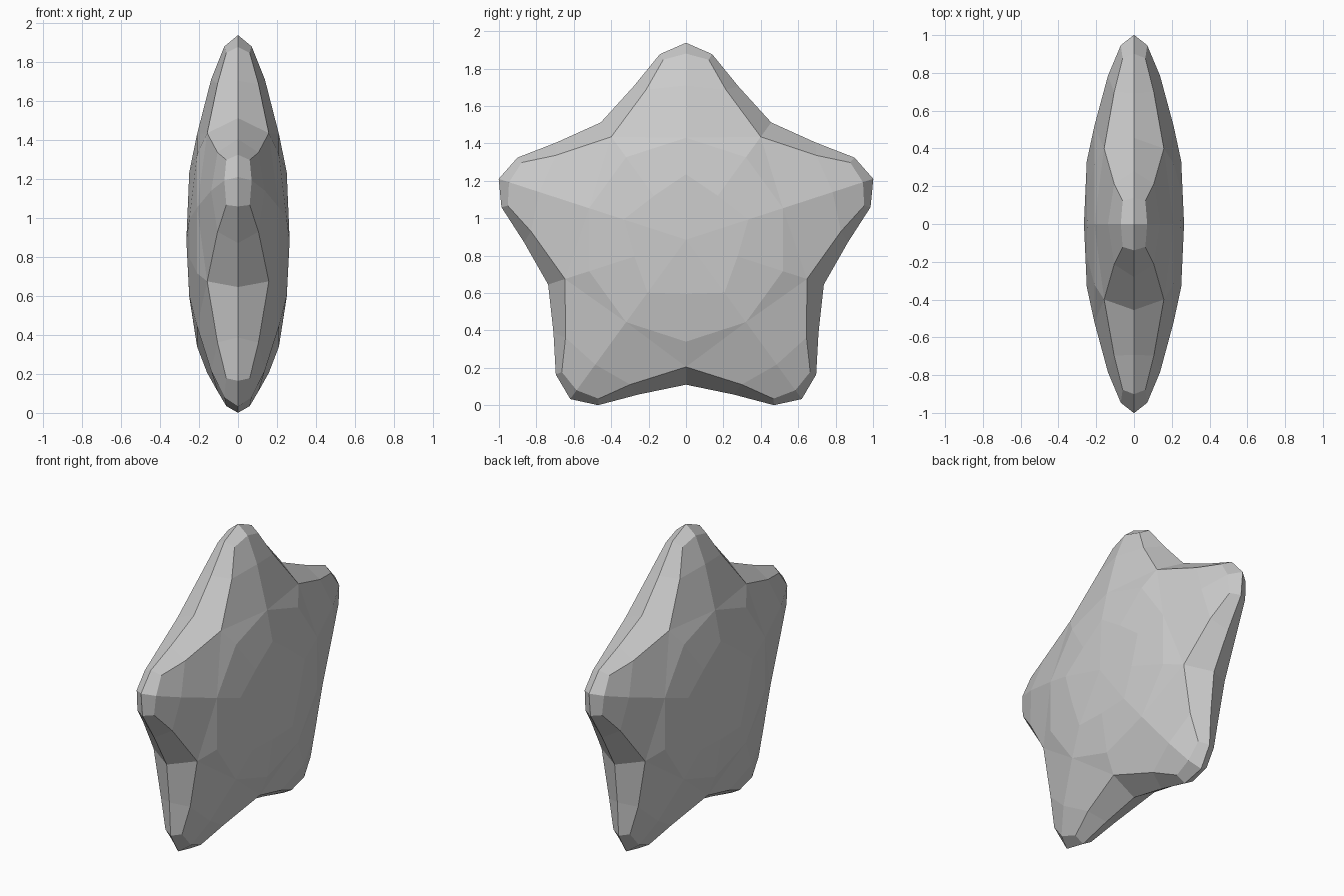
import bpy, bmesh, math

if "Cube" in bpy.data.objects:
    bpy.data.objects.remove(bpy.data.objects["Cube"])

CZ = 0.885  # height of the star centre

# One half-arm: name -> (radius, degrees from the arm axis, half thickness)
P = {
    "C":  (0.0, 0, 0.265),
    "T1": (0.35, 0, 0.25),   "V1": (0.29, 36, 0.25),
    "T2": (0.545, 0, 0.21),  "V2": (0.545, 36, 0.21),
    "T3": (0.825, 0, 0.138), "V3": (0.68, 36, 0.158),
    "M":  (0.83, 14.9, 0.105),
    "T4": (0.995, 0, 0.07),  "S":  (0.97, 7.2, 0.06),
    "RT": (1.053, 0, 0.0),   "RS": (1.002, 8.0, 0.0),
    "RM": (0.866, 18.9, 0.0), "RV": (0.775, 36, 0.0),
}
FACES = ["C T1 V1", "T1 T2 V2 V1", "T2 V3 V2", "T2 T3 M V3", "T3 T4 S M",
         "T4 RT RS S", "S RS RM M", "M RM RV V3"]


def place(name, arm, flip, side):
    r, deg, x = P[name]
    a = math.radians(72 * arm + flip * deg)
    return (side * x, r * math.sin(a), CZ + r * math.cos(a))


# Star: repeat the half-arm around the centre, mirrored across arm and thickness
bm = bmesh.new()
for arm in range(5):
    for flip in (1, -1):
        for side in (1, -1):
            for f in FACES:
                bm.faces.new([bm.verts.new(place(n, arm, flip, side)) for n in f.split()])
bmesh.ops.remove_doubles(bm, verts=bm.verts, dist=0.001)
bmesh.ops.recalc_face_normals(bm, faces=bm.faces)

mesh = bpy.data.meshes.new("star")
bm.to_mesh(mesh)
bm.free()
star = bpy.data.objects.new("star", mesh)
bpy.context.collection.objects.link(star)
